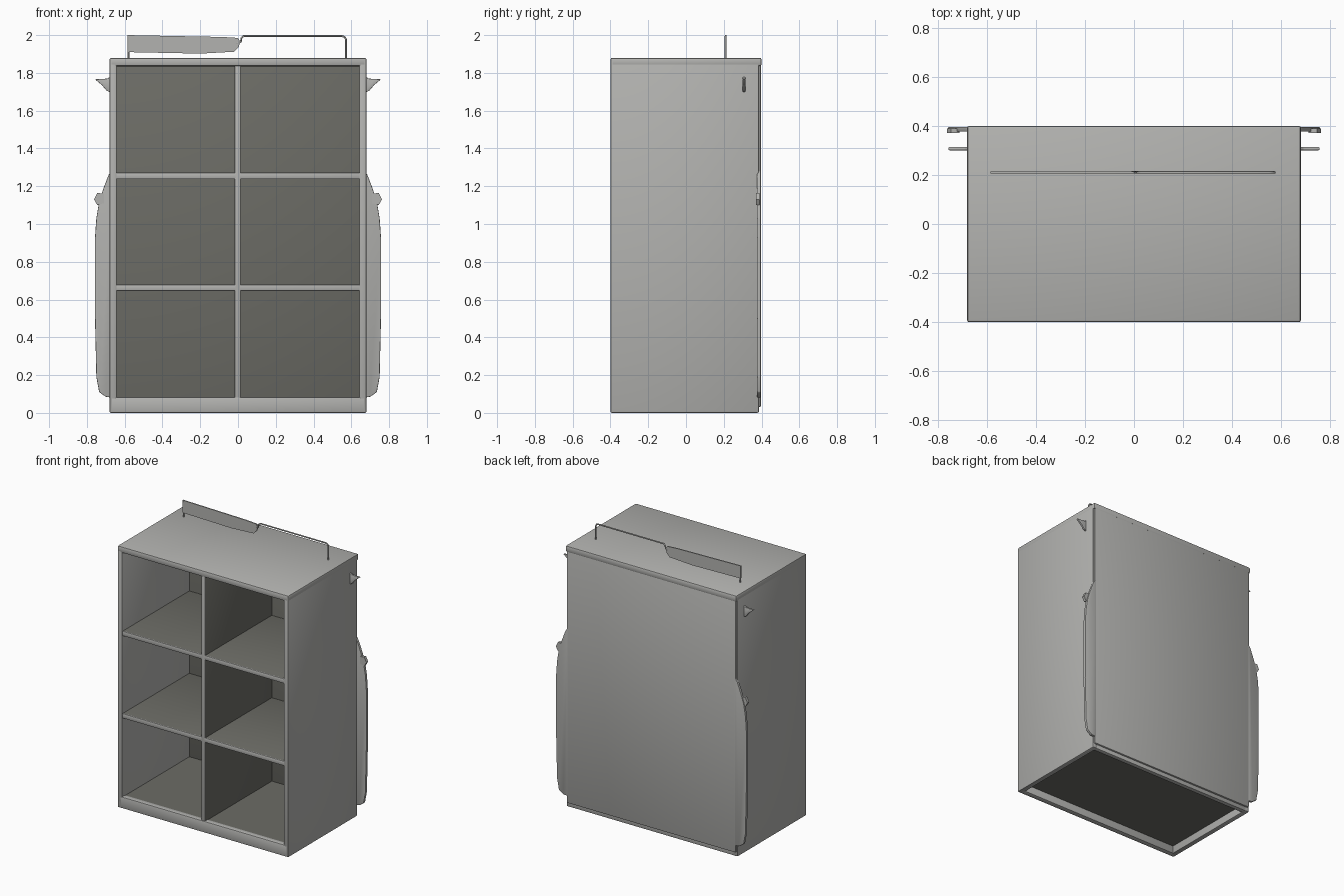
import bpy, bmesh, math

if "Cube" in bpy.data.objects:
    bpy.data.objects.remove(bpy.data.objects["Cube"])


def material(name, r, g, b):
    m = bpy.data.materials.new(name)
    m.diffuse_color = (r, g, b, 1)
    m.use_nodes = True
    m.node_tree.nodes["Principled BSDF"].inputs["Base Color"].default_value = m.diffuse_color
    return m


LIGHT = material("light grey", 0.45, 0.45, 0.435)
DARK = material("dark grey interior", 0.15, 0.15, 0.132)


def finish(name, bm, bevel=0.0, dark_rule=None):
    """Turn a bmesh into a named object; dark_rule picks interior faces."""
    bmesh.ops.recalc_face_normals(bm, faces=bm.faces)
    if bevel:
        bmesh.ops.bevel(bm, geom=list(bm.edges), offset=bevel, segments=2,
                        profile=0.5, affect='EDGES')
    bm.normal_update()
    if dark_rule:
        for f in bm.faces:
            if dark_rule(f.normal):
                f.material_index = 1
    me = bpy.data.meshes.new(name)
    bm.to_mesh(me)
    bm.free()
    me.materials.append(LIGHT)
    me.materials.append(DARK)
    ob = bpy.data.objects.new(name, me)
    bpy.context.collection.objects.link(ob)
    bpy.context.view_layer.objects.active = ob
    ob.select_set(True)
    bpy.ops.object.shade_smooth_by_angle(angle=math.radians(35))
    ob.select_set(False)
    return ob


def box(name, x, y, z, bevel=0.006, dark_rule=None):
    bm = bmesh.new()
    bmesh.ops.create_cube(bm, size=1)
    for v in bm.verts:
        for i, (a, b) in enumerate((x, y, z)):
            v.co[i] = a if v.co[i] < 0 else b
    return finish(name, bm, bevel, dark_rule)


def plate(name, pts, y0, y1, bevel=0.0):
    """Extrude an x-z outline from y0 to y1."""
    bm = bmesh.new()
    f = bm.faces.new([bm.verts.new((x, y0, z)) for x, z in pts])
    ext = bmesh.ops.extrude_face_region(bm, geom=[f])
    for v in ext["geom"]:
        if isinstance(v, bmesh.types.BMVert):
            v.co.y = y1
    return finish(name, bm, bevel)


def wire(name, pts, radius):
    cu = bpy.data.curves.new(name, 'CURVE')
    cu.dimensions = '3D'
    cu.bevel_depth = radius
    cu.bevel_resolution = 2
    cu.use_fill_caps = True
    sp = cu.splines.new('POLY')
    sp.points.add(len(pts) - 1)
    for p, (x, z) in zip(sp.points, pts):
        p.co = (x, 0.21, z, 1)
    cu.materials.append(LIGHT)
    ob = bpy.data.objects.new(name, cu)
    bpy.context.collection.objects.link(ob)


# cabinet shell
box("top_panel", (-0.68, 0.68), (-0.4, 0.4), (1.835, 1.88), 0.01,
    lambda n: n.z < -0.9)
box("back_panel", (-0.672, 0.672), (0.365, 0.397), (0.03, 1.87), 0.009,
    lambda n: n.y < -0.9)

# shelves and divider: light front edge, dark inside
inside = lambda n: abs(n.y) < 0.3
for i, (z0, z1) in enumerate(((0.645, 0.68), (1.237, 1.272))):
    box(f"shelf_{i + 1}", (-0.65, 0.65), (-0.393, 0.37), (z0, z1), 0.006, inside)
box("centre_divider", (-0.018, 0.014), (-0.394, 0.37), (0.07, 1.84), 0.006, inside)

# recessed floor with a rail all around, open below
box("floor_panel", (-0.65, 0.65), (-0.38, 0.37), (0.055, 0.08), 0.0, inside)
box("front_base_rail", (-0.675, 0.675), (-0.4, -0.36), (0.0, 0.083), 0.008)
box("back_base_rail", (-0.675, 0.675), (0.35, 0.385), (0.0, 0.07), 0.008)

# parts mirrored on both sides
for s, side in ((-1, "left"), (1, "right")):
    def mir(pts):
        return [(s * x, z) for x, z in pts]
    box(f"{side}_side_panel", sorted((s * 0.642, s * 0.68)),
        (-0.4, 0.386), (0.0, 1.87), 0.008)
    # thin rounded flap along the rear edge
    plate(f"{side}_rear_flap", mir([
        (0.66, 0.08), (0.70, 0.085), (0.735, 0.11), (0.75, 0.19),
        (0.757, 0.5), (0.757, 0.93), (0.75, 1.03), (0.735, 1.12),
        (0.712, 1.19), (0.685, 1.26), (0.66, 1.30)]), 0.376, 0.396, 0.004)
    # pointed side hook
    plate(f"{side}_hook", mir([
        (0.67, 1.785), (0.69, 1.77), (0.72, 1.768), (0.757, 1.766),
        (0.72, 1.735), (0.695, 1.705), (0.67, 1.695)]), 0.300, 0.314, 0.003)
    # small tab on the flap
    plate(f"{side}_flap_tab", mir([
        (0.71, 1.16), (0.745, 1.165), (0.762, 1.13), (0.745, 1.10),
        (0.71, 1.11)]), 0.37, 0.39)

# top sign plate, its post and the wire handle
plate("top_plate", [
    (-0.585, 1.91), (-0.2, 1.902), (-0.02, 1.912), (0.003, 1.935),
    (0.012, 1.965), (0.0, 1.985), (-0.08, 1.99), (-0.585, 2.0)], 0.206, 0.214)
wire("plate_post", [(-0.58, 1.87), (-0.58, 1.99)], 0.005)
wire("top_wire", [(-0.01, 1.955), (0.015, 1.965), (0.018, 1.985), (0.03, 1.995),
                  (0.55, 1.995), (0.565, 1.99), (0.572, 1.975),
                  (0.572, 1.87)], 0.005)
